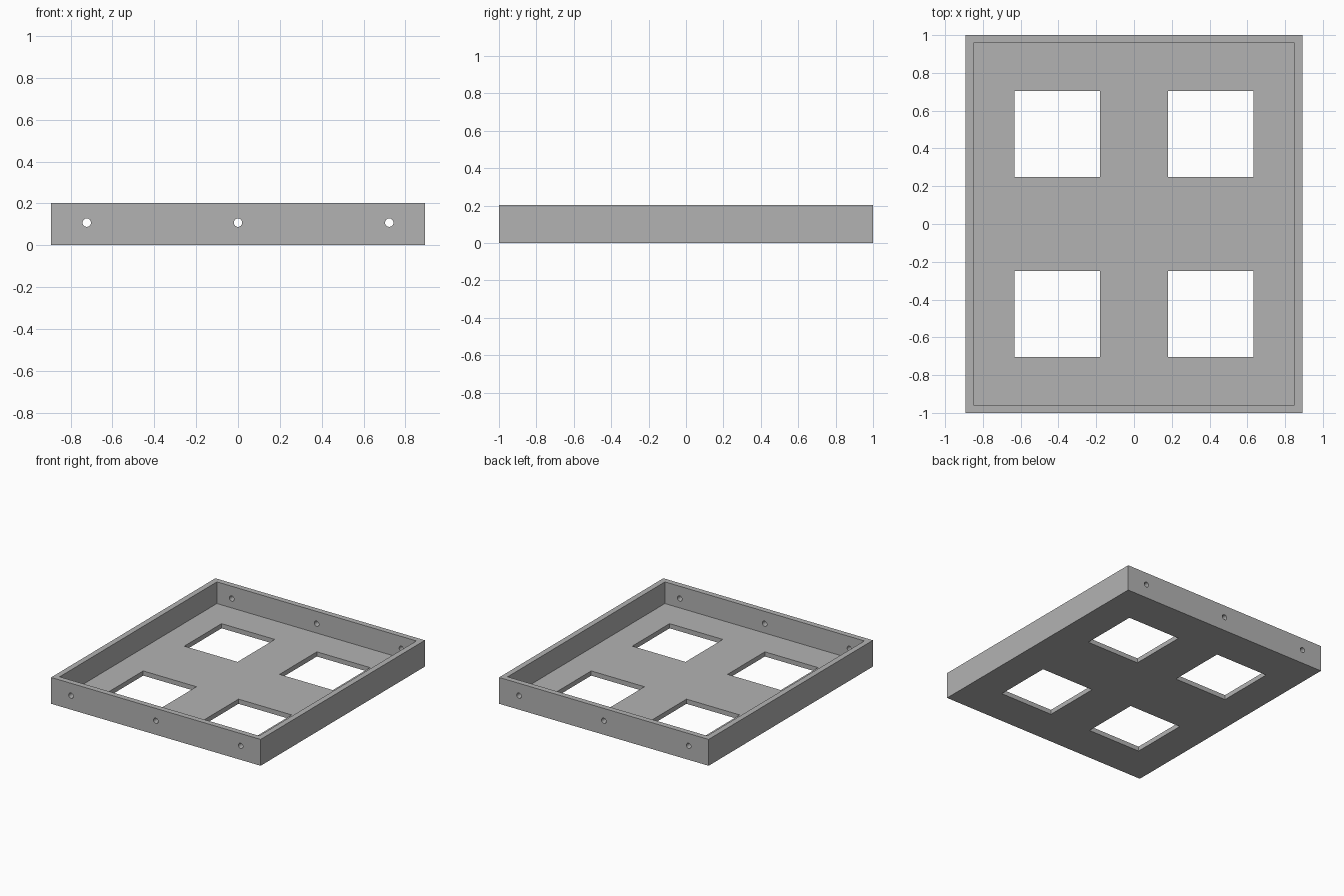
import bpy
import math

if "Cube" in bpy.data.objects:
    bpy.data.objects.remove(bpy.data.objects["Cube"], do_unlink=True)

HALF_X, HALF_Y, HEIGHT = 0.893, 1.0, 0.203
WALL, FLOOR = 0.043, 0.036
WINDOW, WINDOW_X, WINDOW_Y = 0.454, 0.406, 0.477
HOLE_X, HOLE_Z, HOLE_RADIUS = 0.723, 0.108, 0.02


def box(name, size, location):
    bpy.ops.mesh.primitive_cube_add(size=1, location=location)
    obj = bpy.context.object
    obj.name = name
    obj.scale = size
    bpy.ops.object.transform_apply(location=True, rotation=True, scale=True)
    return obj


def cut(target, cutter):
    """Subtract the cutter from the target and discard it."""
    cutter.hide_render = True
    mod = target.modifiers.new("cut", 'BOOLEAN')
    mod.operation = 'DIFFERENCE'
    mod.solver = 'EXACT'
    mod.object = cutter
    bpy.context.view_layer.objects.active = target
    bpy.ops.object.modifier_apply(modifier=mod.name)
    bpy.data.objects.remove(cutter, do_unlink=True)


# Open tray: solid block hollowed from above
tray = box("tray", (2 * HALF_X, 2 * HALF_Y, HEIGHT), (0, 0, HEIGHT / 2))
cut(tray, box("cavity_cutter", (2 * (HALF_X - WALL), 2 * (HALF_Y - WALL), HEIGHT),
              (0, 0, FLOOR + HEIGHT / 2)))

# Four square windows through the floor
for sx in (-1, 1):
    for sy in (-1, 1):
        cut(tray, box("window_cutter", (WINDOW, WINDOW, 4 * FLOOR),
                      (sx * WINDOW_X, sy * WINDOW_Y, 0)))

# Three round holes through both the front and back walls
for side in (-1, 0, 1):
    bpy.ops.mesh.primitive_cylinder_add(
        vertices=32, radius=HOLE_RADIUS, depth=3 * HALF_Y,
        location=(side * HOLE_X, 0, HOLE_Z), rotation=(math.pi / 2, 0, 0))
    cut(tray, bpy.context.object)

# Single grey material
grey = bpy.data.materials.new("grey")
grey.use_nodes = True
colour = (0.45, 0.45, 0.45, 1)
grey.diffuse_color = colour
grey.node_tree.nodes["Principled BSDF"].inputs["Base Color"].default_value = colour
tray.data.materials.clear()
tray.data.materials.append(grey)

# Smooth hole walls, crisp edges
bpy.ops.object.select_all(action='DESELECT')
tray.select_set(True)
bpy.context.view_layer.objects.active = tray
bpy.ops.object.shade_smooth_by_angle(angle=math.radians(30))
